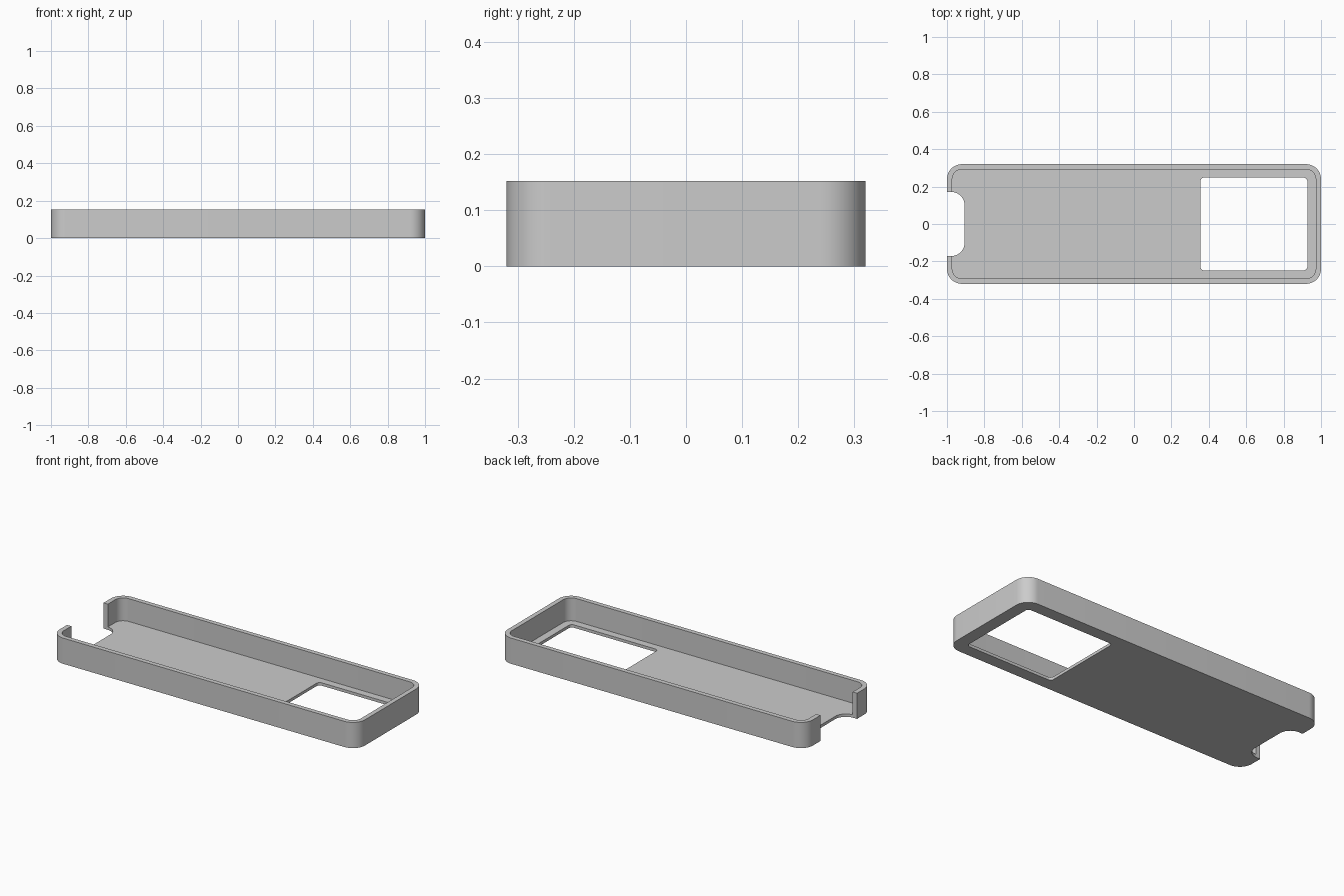
import bpy
import bmesh
from math import cos, sin, pi

cube = bpy.data.objects.get("Cube")
if cube:
    bpy.data.objects.remove(cube, do_unlink=True)

LENGTH, WIDTH, HEIGHT = 2.0, 0.64, 0.152
WALL, FLOOR, RADIUS = 0.028, 0.017, 0.08

grey = bpy.data.materials.new("plain grey")
grey.use_nodes = True
grey.diffuse_color = (0.6, 0.6, 0.6, 1)
grey.node_tree.nodes["Principled BSDF"].inputs["Base Color"].default_value = grey.diffuse_color


def rounded_prism(name, x0, x1, half_y, z0, z1, radius, steps=12):
    """Upright prism with a rounded-rectangle outline."""
    bm = bmesh.new()
    corners = [(x1 - radius, half_y - radius), (x0 + radius, half_y - radius),
               (x0 + radius, radius - half_y), (x1 - radius, radius - half_y)]
    outline = []
    for i, (cx, cy) in enumerate(corners):
        for s in range(steps + 1):
            a = (i + s / steps) * pi / 2
            outline.append(bm.verts.new((cx + radius * cos(a), cy + radius * sin(a), z0)))
    base = bm.faces.new(outline)
    top = bmesh.ops.extrude_face_region(bm, geom=[base])["geom"]
    bmesh.ops.translate(bm, vec=(0, 0, z1 - z0),
                        verts=[v for v in top if isinstance(v, bmesh.types.BMVert)])
    bmesh.ops.recalc_face_normals(bm, faces=bm.faces)
    mesh = bpy.data.meshes.new(name)
    bm.to_mesh(mesh)
    bm.free()
    mesh.materials.append(grey)
    obj = bpy.data.objects.new(name, mesh)
    bpy.context.collection.objects.link(obj)
    return obj


# Tray body
case = rounded_prism("case_tray", -LENGTH / 2, LENGTH / 2, WIDTH / 2, 0, HEIGHT, RADIUS)

# Inner pocket, window through the floor, and notch through the end wall
inner = LENGTH / 2 - WALL
cutters = [
    rounded_prism("pocket_cutter", -inner, inner, WIDTH / 2 - WALL, FLOOR, HEIGHT + 0.1, RADIUS - WALL),
    rounded_prism("window_cutter", 0.355, 0.927, 0.248, -0.1, HEIGHT, 0.02),
    rounded_prism("notch_cutter", -1.3, -0.906, 0.171, -0.1, HEIGHT + 0.1, 0.07),
]

bpy.context.view_layer.objects.active = case
for cutter in cutters:
    cutter.hide_render = True
    cut = case.modifiers.new(cutter.name, 'BOOLEAN')
    cut.operation = 'DIFFERENCE'
    cut.solver = 'EXACT'
    cut.object = cutter
    bpy.ops.object.modifier_apply(modifier=cut.name)
    bpy.data.objects.remove(cutter, do_unlink=True)

# Smooth rounded corners, crisp rims
bpy.ops.object.select_all(action='DESELECT')
case.select_set(True)
bpy.ops.object.shade_smooth_by_angle(angle=pi / 6)
